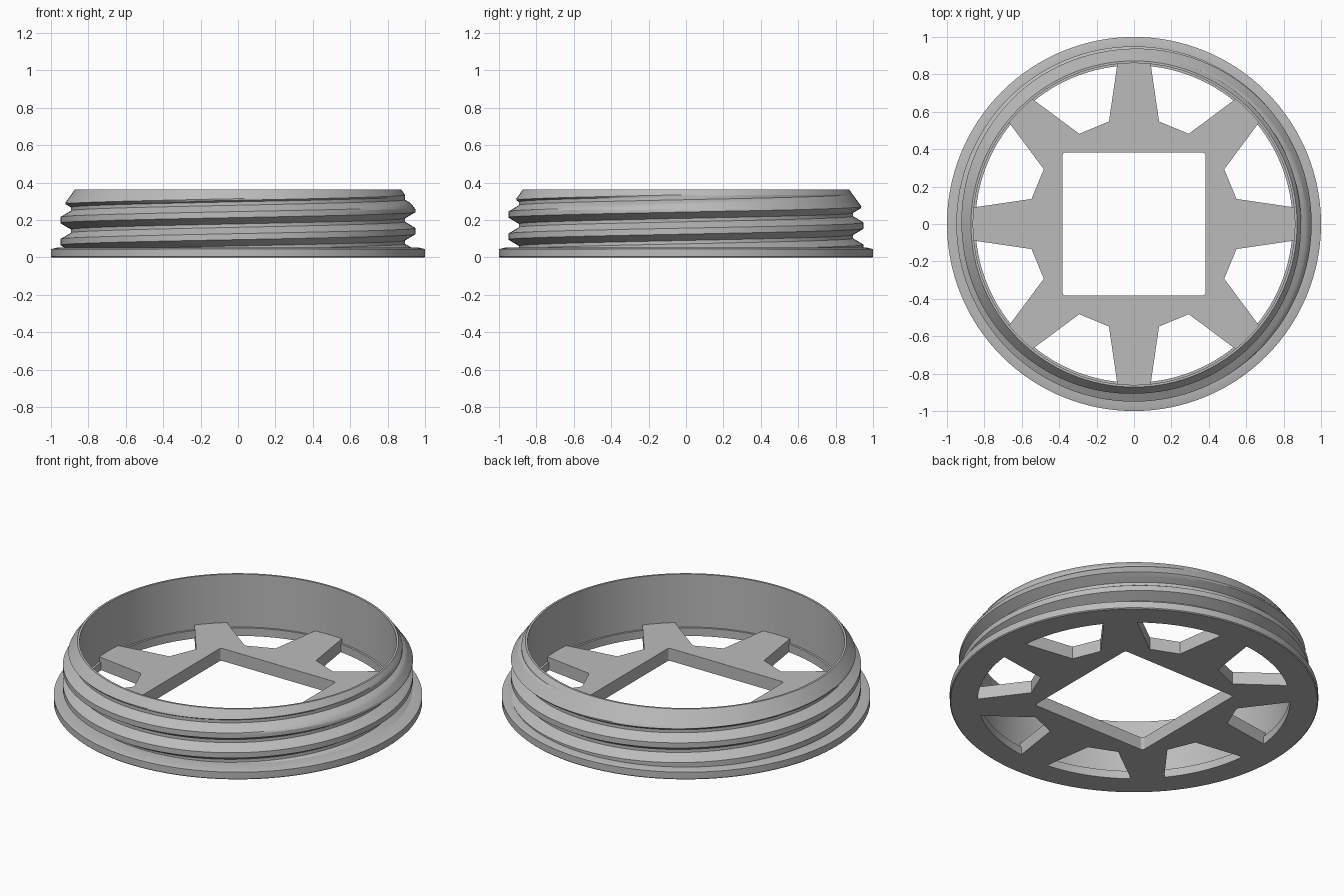
import bpy, bmesh, math
from math import sin, cos, pi

if "Cube" in bpy.data.objects:
    bpy.data.objects.remove(bpy.data.objects["Cube"])

SEGS = 128
PITCH, CREST_R, ROOT_R = 0.118, 0.95, 0.893
CREST_HALF, ROOT_HALF = 0.016, 0.009
FLANGE_TOP, TOP = 0.053, 0.364

grey = bpy.data.materials.new("grey plastic")
grey.diffuse_color = (0.5, 0.5, 0.5, 1)
grey.use_nodes = True
grey.node_tree.nodes["Principled BSDF"].inputs["Base Color"].default_value = grey.diffuse_color


def crest_height(a):
    """Height of the thread crest at an angle, for turn number zero."""
    return 0.2 + PITCH * (a - pi) / (2 * pi)


def outer_radius(z, a):
    """Trapezoid thread, cut by the lead-in cone at the rim."""
    d = abs((z - crest_height(a) + PITCH / 2) % PITCH - PITCH / 2)
    t = (d - CREST_HALF) / (PITCH / 2 - ROOT_HALF - CREST_HALF)
    r = CREST_R + (ROOT_R - CREST_R) * min(1, max(0, t))
    return min(r, 0.872 + 0.72 * (TOP - z))


# Threaded ring: one closed section per angle, rows follow the helix
corners = [-CREST_HALF, CREST_HALF, PITCH / 2 - ROOT_HALF, PITCH / 2 + ROOT_HALF,
           PITCH - CREST_HALF]
offsets = [lo + (hi - lo) * i / 4 for lo, hi in zip(corners, corners[1:]) for i in range(4)]
inside = [(0.86, TOP), (0.86, 0.048), (0.848, 0.048), (0.848, 0),
          (0.995, 0), (1, 0.005), (1, 0.045), (0.965, FLANGE_TOP)]

bm = bmesh.new()
columns = []
for s in range(SEGS + 1):
    a = 2 * pi * s / SEGS
    section = list(inside)
    heights = [crest_height(a) + k * PITCH + o for k in range(-4, 4) for o in offsets]
    for z in [FLANGE_TOP] + heights + [TOP]:
        z = min(TOP, max(FLANGE_TOP, z))
        section.append((outer_radius(z, a), z))
    columns.append([bm.verts.new((r * cos(a), r * sin(a), z)) for r, z in section])
for c0, c1 in zip(columns, columns[1:]):
    n = len(c0)
    for i in range(n):
        j = (i + 1) % n
        bm.faces.new((c0[i], c1[i], c1[j], c0[j]))
bmesh.ops.remove_doubles(bm, verts=bm.verts, dist=1e-5)
bmesh.ops.recalc_face_normals(bm, faces=bm.faces)
mesh = bpy.data.meshes.new("threaded_ring")
bm.to_mesh(mesh)
bm.free()
ring = bpy.data.objects.new("threaded_ring", mesh)
bpy.context.collection.objects.link(ring)
mesh.materials.append(grey)
bpy.context.view_layer.objects.active = ring
ring.select_set(True)
bpy.ops.object.shade_smooth_by_angle(angle=math.radians(22))
ring.select_set(False)

# Spoked floor: eight tapered spokes around a hub with a square hole
star = []
for k in range(8):
    a = k * pi / 4
    for along, side in ((0.548, -0.134), (0.862, -0.088), (0.862, 0.088), (0.548, 0.134)):
        star.append((along * cos(a) - side * sin(a), along * sin(a) + side * cos(a)))

# Square hole with small rounded corners
hole, half, fillet = [], 0.382, 0.016
for k in range(4):
    mid = pi / 4 + k * pi / 2
    cx = math.copysign(half - fillet, cos(mid))
    cy = math.copysign(half - fillet, sin(mid))
    for i in range(5):
        a = k * pi / 2 + i * pi / 8
        hole.append((cx + fillet * cos(a), cy + fillet * sin(a)))

THICK = 0.075
curve = bpy.data.curves.new("spoked_floor", 'CURVE')
curve.dimensions = '2D'
curve.fill_mode = 'BOTH'
curve.extrude = THICK / 2
for outline in (star, hole):
    spline = curve.splines.new('POLY')
    spline.points.add(len(outline) - 1)
    for p, (x, y) in zip(spline.points, outline):
        p.co = (x, y, 0, 1)
    spline.use_cyclic_u = True
floor = bpy.data.objects.new("spoked_floor", curve)
bpy.context.collection.objects.link(floor)
floor.location.z = THICK / 2
curve.materials.append(grey)
bpy.context.view_layer.objects.active = floor
floor.select_set(True)
bpy.ops.object.convert(target='MESH')
bpy.ops.object.shade_flat()
